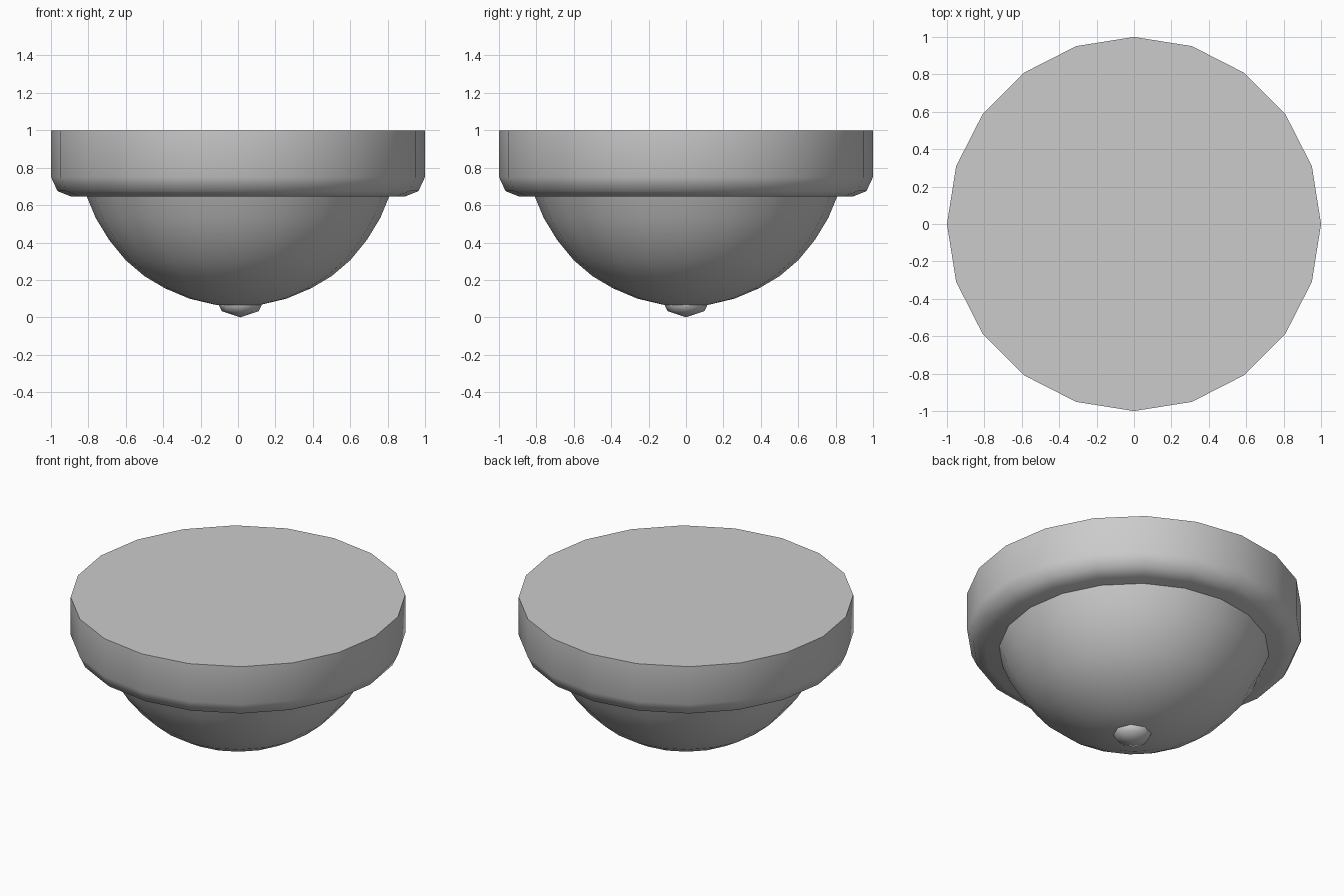
import bpy
import bmesh
from math import cos, sin, pi, radians

cube = bpy.data.objects.get("Cube")
if cube:
    bpy.data.objects.remove(cube, do_unlink=True)

grey = bpy.data.materials.new("light grey")
grey.use_nodes = True
colour = (0.6, 0.6, 0.6, 1)
grey.diffuse_color = colour
grey.node_tree.nodes["Principled BSDF"].inputs["Base Color"].default_value = colour


def lathe(name, profile, sides, x=0.0):
    """Turn a (radius, height) profile about z; zero radius gives a pole, open ends get caps."""
    bm = bmesh.new()
    rings = []
    for r, z in profile:
        count = sides if r > 0 else 1
        rings.append([bm.verts.new((x + r * cos(2 * pi * i / sides), r * sin(2 * pi * i / sides), z))
                      for i in range(count)])
    for a, b in zip(rings, rings[1:]):
        for i in range(sides):
            j = (i + 1) % sides
            corners = [a[i % len(a)], a[j % len(a)], b[j % len(b)], b[i % len(b)]]
            bm.faces.new(list(dict.fromkeys(corners)))
    for ring in (rings[0], rings[-1]):
        if len(ring) > 1:
            bm.faces.new(ring)
    bmesh.ops.recalc_face_normals(bm, faces=bm.faces)
    mesh = bpy.data.meshes.new(name)
    bm.to_mesh(mesh)
    bm.free()
    mesh.materials.append(grey)
    obj = bpy.data.objects.new(name, mesh)
    bpy.context.collection.objects.link(obj)
    bpy.ops.object.select_all(action="DESELECT")
    obj.select_set(True)
    bpy.context.view_layer.objects.active = obj
    bpy.ops.object.shade_smooth_by_angle(angle=radians(50))
    return obj


# Ceiling mount with a rounded lower edge
lathe("ceiling_mount", [(1, 1), (1, 0.75), (0.965, 0.675), (0.89, 0.645)], 20)

# Glass bowl
lathe("glass_bowl", [(0.81, 0.65), (0.76, 0.53), (0.69, 0.415), (0.6, 0.305), (0.5, 0.22),
                     (0.39, 0.155), (0.26, 0.1), (0.12, 0.067), (0, 0.062)], 20)

# Small finial under the bowl
lathe("finial", [(0.115, 0.075), (0.112, 0.06), (0.098, 0.033), (0, 0)], 8, x=0.012)
